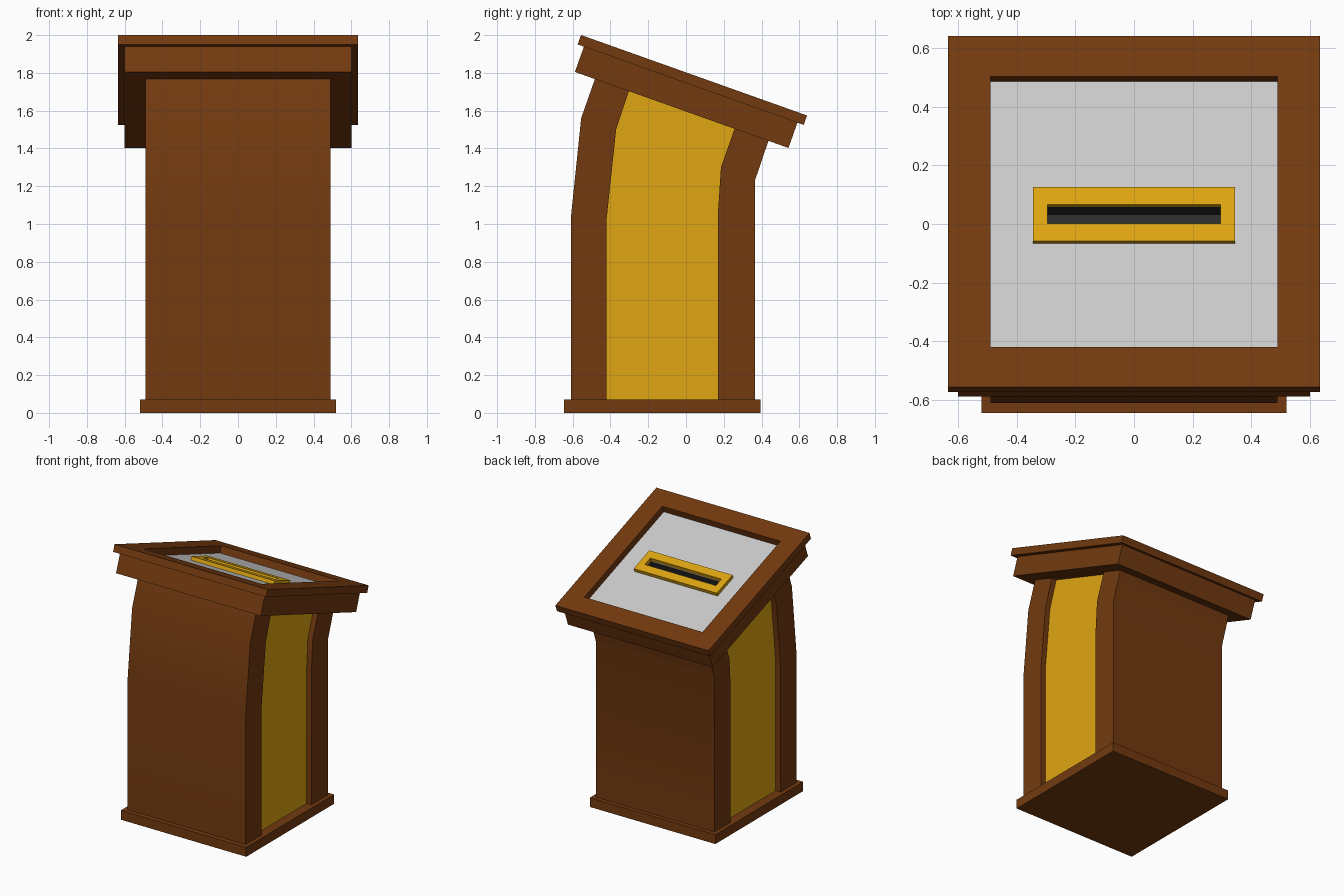
import bpy, bmesh
from math import radians
from mathutils import Matrix

if "Cube" in bpy.data.objects:
    bpy.data.objects.remove(bpy.data.objects["Cube"])


def material(name, rgb):
    m = bpy.data.materials.new(name)
    m.diffuse_color = (*rgb, 1)
    m.use_nodes = True
    m.node_tree.nodes["Principled BSDF"].inputs["Base Color"].default_value = m.diffuse_color
    return m


WOOD = material("wood", (0.17, 0.042, 0.005))
GOLD = material("gold", (0.74, 0.38, 0.006))
DARK = material("dark", (0.025, 0.025, 0.025))

# Tilted frame of the head: origin at the centre of its top surface
TILT = Matrix.Translation((0, 0.0425, 1.7875)) @ Matrix.Rotation(radians(-19.6), 4, 'X')


def finish(name, bm, mats, matrix=None):
    bmesh.ops.recalc_face_normals(bm, faces=bm.faces)
    mesh = bpy.data.meshes.new(name)
    bm.to_mesh(mesh)
    bm.free()
    for m in mats:
        mesh.materials.append(m)
    ob = bpy.data.objects.new(name, mesh)
    bpy.context.collection.objects.link(ob)
    if matrix:
        ob.matrix_world = matrix
    return ob


def loft(name, loops, mats=(), matrix=None, ring=False, dark_from=99):
    """Join rectangles (half x, half y, z); ring closes the section, else cap the ends."""
    bm = bmesh.new()
    rows = [[bm.verts.new((sx * hx, sy * hy, z))
             for sx, sy in ((-1, -1), (1, -1), (1, 1), (-1, 1))] for hx, hy, z in loops]
    pairs = list(zip(rows, rows[1:]))
    if ring:
        pairs.append((rows[-1], rows[0]))
    for n, (a, b) in enumerate(pairs):
        for i in range(4):
            j = (i + 1) % 4
            f = bm.faces.new((a[i], a[j], b[j], b[i]))
            f.material_index = int(n >= dark_from)
    if not ring:
        bm.faces.new(rows[0])
        f = bm.faces.new(rows[-1])
        f.material_index = int(dark_from < 99)
    return finish(name, bm, mats, matrix)


def frame(name, outer, inner, z0, z1, mats=(), matrix=None):
    return loft(name, [(*outer, z0), (*outer, z1), (*inner, z1), (*inner, z0)],
                mats, matrix, ring=True)


def extrude_profile(name, profile, half, mat):
    """Extrude a (y, z) profile across x."""
    bm = bmesh.new()
    face = bm.faces.new([bm.verts.new((-half, y, z)) for y, z in profile])
    new = bmesh.ops.extrude_face_region(bm, geom=[face])["geom"]
    bmesh.ops.translate(bm, vec=(2 * half, 0, 0),
                        verts=[v for v in new if isinstance(v, bmesh.types.BMVert)])
    ob = finish(name, bm, [mat])
    bpy.ops.object.select_all(action='DESELECT')
    ob.select_set(True)
    bpy.context.view_layer.objects.active = ob
    bpy.ops.object.shade_smooth_by_angle(angle=radians(30))


# Base plinth
loft("base", [(0.52, 0.52, 0), (0.52, 0.52, 0.07)], [WOOD],
     Matrix.Translation((0, -0.125, 0)))

# Curved wooden walls with a recessed gold core between them
front_out = [(-0.61, 0.06), (-0.61, 1.03), (-0.555, 1.56), (-0.471, 1.80)]
front_in = [(-0.42, 0.06), (-0.42, 1.03), (-0.37, 1.50), (-0.29, 1.74)]
back_in = [(0.17, 0.06), (0.17, 1.07), (0.185, 1.30), (0.27, 1.54)]
back_out = [(0.365, 0.06), (0.365, 1.23), (0.45, 1.48)]
extrude_profile("front_wall", front_out + front_in[::-1], 0.49, WOOD)
extrude_profile("back_wall", back_in + back_out[::-1], 0.49, WOOD)
extrude_profile("side_panels", front_in + back_in[::-1], 0.45, GOLD)

# Head slab with the dark slot pocket
slot = (0.295, 0.0345)
loft("head_slab", [(0.60, 0.60, -0.195), (0.60, 0.60, -0.053), (*slot, -0.053), (*slot, -0.125)],
     [WOOD, DARK], TILT, dark_from=2)

# Raised rim, grey top panel and gold slot surround
frame("top_rim", (0.635, 0.635), (0.49, 0.49), -0.053, 0, [WOOD], TILT)
frame("top_panel", (0.49, 0.49), slot, -0.056, -0.051, (), TILT)
frame("slot_surround", (0.345, 0.098), slot, -0.053, -0.024, [GOLD], TILT)
